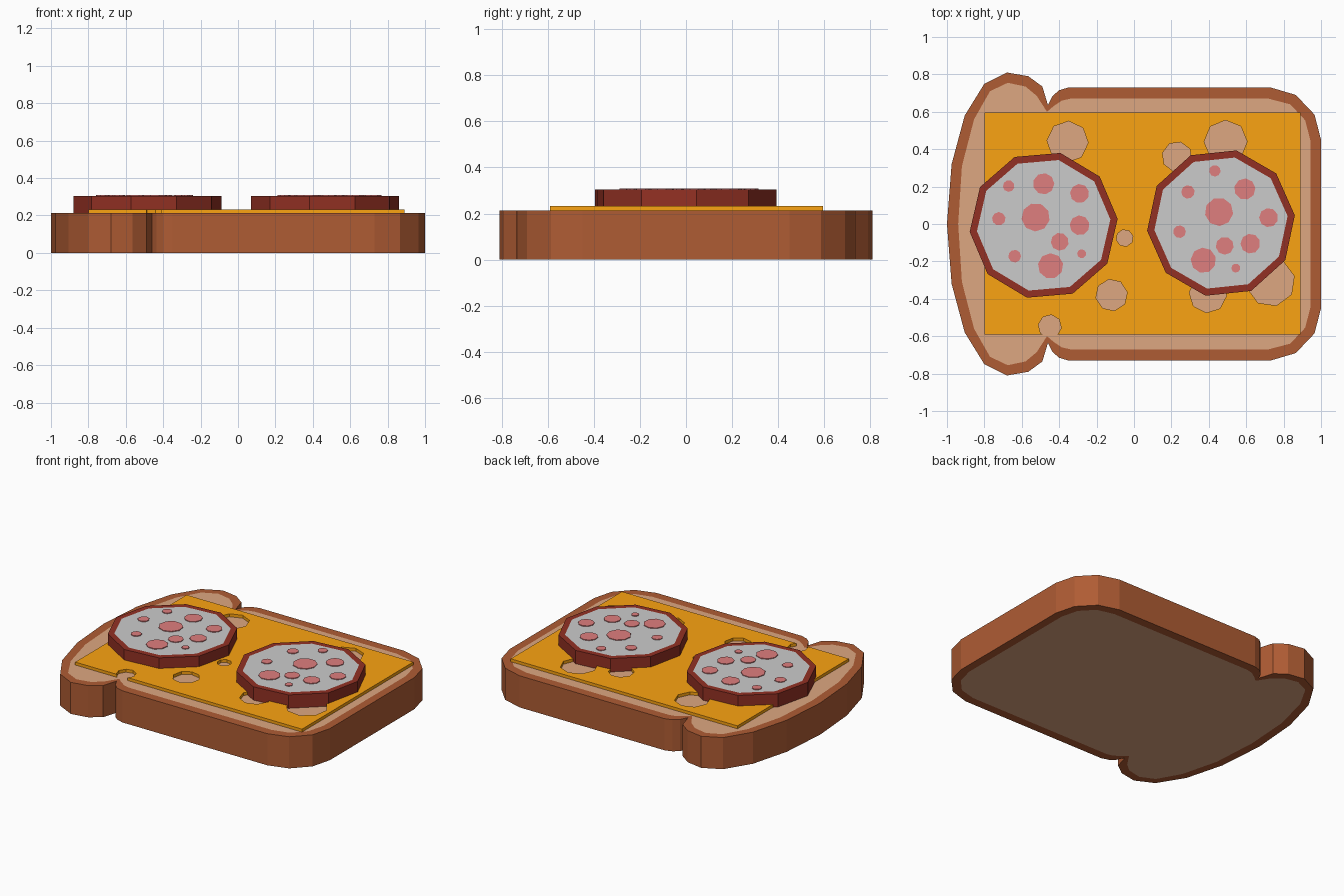
import bpy, bmesh, math

if "Cube" in bpy.data.objects:
    bpy.data.objects.remove(bpy.data.objects["Cube"])

def material(name, r, g, b):
    m = bpy.data.materials.new(name)
    m.diffuse_color = (r, g, b, 1)
    m.use_nodes = True
    m.node_tree.nodes["Principled BSDF"].inputs["Base Color"].default_value = m.diffuse_color
    return m

CRUST = material("crust_brown", 0.43, 0.107, 0.034)
CRUMB = material("crumb_tan", 0.73, 0.386, 0.22)
CHEESE = material("cheese_yellow", 0.97, 0.37, 0.006)
SKIN = material("skin_red", 0.29, 0.03, 0.017)
SPOT = material("spot_pink", 0.74, 0.21, 0.21)

def ngon(cx, cy, r, n, turn=0.0):
    return [(cx + r * math.cos(turn + math.tau * i / n),
             cy + r * math.sin(turn + math.tau * i / n)) for i in range(n)]

def add_prism(bm, outer, z0, z1, inner=None):
    """Upright prism; an inner outline splits both caps into rim and centre."""
    n = len(outer)
    rings = [[bm.verts.new((x, y, z)) for x, y in outer] for z in (z0, z1)]
    caps = rings
    strips = [rings]
    if inner:
        caps = [[bm.verts.new((x, y, z)) for x, y in inner] for z in (z0, z1)]
        strips += [(caps[0], rings[0]), (rings[1], caps[1])]
    for a, b in strips:
        for i in range(n):
            j = (i + 1) % n
            bm.faces.new((a[i], a[j], b[j], b[i]))
    for cap in caps:
        bm.faces.new(cap).material_index = 1 if inner else 0

def finish(bm, name, *mats):
    bmesh.ops.recalc_face_normals(bm, faces=bm.faces)
    me = bpy.data.meshes.new(name)
    bm.to_mesh(me)
    bm.free()
    for m in mats:
        me.materials.append(m)
    ob = bpy.data.objects.new(name, me)
    bpy.context.collection.objects.link(ob)
    return ob

def mirrored(half):
    return half + [(x, -y) for x, y in reversed(half[1:])]

# Bread slice: crust outline and crumb outline, mirrored across y = 0
crust = [(-1, 0), (-0.975, 0.32), (-0.905, 0.58), (-0.80, 0.75), (-0.68, 0.81),
         (-0.565, 0.79), (-0.49, 0.735), (-0.46, 0.635), (-0.435, 0.685),
         (-0.40, 0.715), (-0.35, 0.73), (0.73, 0.73), (0.865, 0.69),
         (0.965, 0.585), (1, 0.45)]
crumb = [(-0.94, 0), (-0.92, 0.31), (-0.855, 0.56), (-0.77, 0.71), (-0.675, 0.755),
         (-0.58, 0.735), (-0.52, 0.685), (-0.465, 0.60), (-0.43, 0.63),
         (-0.385, 0.66), (-0.34, 0.67), (0.72, 0.67), (0.835, 0.64),
         (0.915, 0.555), (0.945, 0.44)]
bm = bmesh.new()
add_prism(bm, mirrored(crust), 0, 0.213, mirrored(crumb))
finish(bm, "bread_slice", CRUST, CRUMB)

# Cheese slice with round holes
bm = bmesh.new()
add_prism(bm, [(-0.80, -0.59), (0.89, -0.59), (0.89, 0.595), (-0.80, 0.595)], 0.211, 0.233)
cheese = finish(bm, "cheese_slice", CHEESE)
bm = bmesh.new()
for x, y, r in [(-0.355, 0.44, 0.11), (0.23, 0.36, 0.08), (0.49, 0.44, 0.115),
                (-0.05, -0.075, 0.045), (-0.12, -0.38, 0.085), (0.395, -0.375, 0.1),
                (0.73, -0.31, 0.13), (-0.45, -0.547, 0.062)]:
    add_prism(bm, ngon(x, y, r, 8, 0.3 + x), 0.1, 0.3)
cutter = finish(bm, "cheese_hole_cutter", CHEESE)
cutter.hide_render = True
mod = cheese.modifiers.new("holes", 'BOOLEAN')
mod.operation, mod.solver, mod.object = 'DIFFERENCE', 'EXACT', cutter
bpy.context.view_layer.objects.active = cheese
bpy.ops.object.modifier_apply(modifier=mod.name)
bpy.data.objects.remove(cutter)

# Sausage slices: ten-sided skin, grey centre, raised spots; the second is turned
spots = [(-0.187, 0.21, 0.031), (0, 0.222, 0.057), (0.192, 0.17, 0.051),
         (-0.24, 0.035, 0.036), (-0.043, 0.043, 0.076), (0.192, 0, 0.053),
         (0.086, -0.088, 0.048), (-0.155, -0.165, 0.034), (0.037, -0.217, 0.068),
         (0.203, -0.152, 0.024)]
for side, cx, cy, turn in [("left", -0.483, -0.007, 0), ("right", 0.465, 0.005, -35)]:
    a = math.radians(5)
    bm = bmesh.new()
    add_prism(bm, ngon(0, 0, 0.397, 10, a), 0.214, 0.304, ngon(0, 0, 0.358, 10, a))
    body = finish(bm, "sausage_slice_" + side, SKIN, None)
    bm = bmesh.new()
    for x, y, r in spots:
        add_prism(bm, ngon(x, y, r, 9, x * 5), 0.30, 0.309)
    dots = finish(bm, "sausage_spots_" + side, SPOT)
    for ob in (body, dots):
        ob.location = (cx, cy, 0)
        ob.rotation_euler.z = math.radians(turn)
